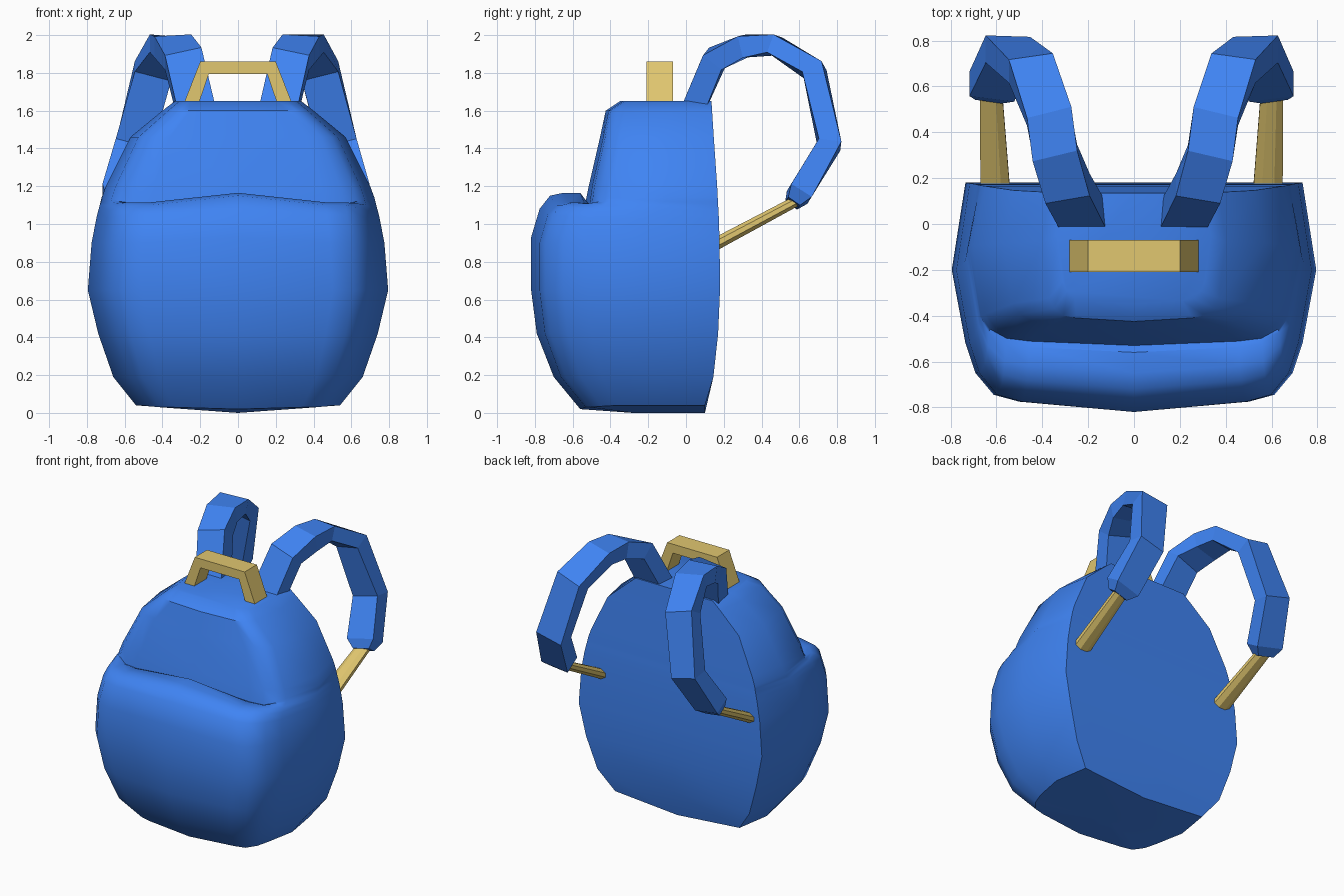
import bpy, bmesh, math
from mathutils import Vector

if "Cube" in bpy.data.objects:
    bpy.data.objects.remove(bpy.data.objects["Cube"])


def material(name, rgb):
    m = bpy.data.materials.new(name)
    m.diffuse_color = (*rgb, 1)
    m.use_nodes = True
    m.node_tree.nodes["Principled BSDF"].inputs["Base Color"].default_value = m.diffuse_color
    return m


BLUE = material("blue_fabric", (0.05, 0.23, 0.9))
TAN = material("tan_webbing", (0.75, 0.57, 0.16))


def loft(name, rings, mat, bottom=None, smooth=None):
    """Skin closed rings of equal length and cap both ends."""
    bm = bmesh.new()
    vr = [[bm.verts.new(p) for p in r] for r in rings]
    n = len(vr[0])
    for a, b in zip(vr, vr[1:]):
        for i in range(n):
            j = (i + 1) % n
            bm.faces.new((a[i], a[j], b[j], b[i]))
    bm.faces.new(vr[-1])
    if bottom:
        c = bm.verts.new(bottom)
        for i in range(n):
            bm.faces.new((c, vr[0][(i + 1) % n], vr[0][i]))
    else:
        bm.faces.new(vr[0][::-1])
    bmesh.ops.recalc_face_normals(bm, faces=bm.faces)
    me = bpy.data.meshes.new(name)
    bm.to_mesh(me)
    bm.free()
    me.materials.append(mat)
    ob = bpy.data.objects.new(name, me)
    bpy.context.collection.objects.link(ob)
    if smooth:
        bpy.ops.object.select_all(action='DESELECT')
        ob.select_set(True)
        bpy.context.view_layer.objects.active = ob
        bpy.ops.object.shade_smooth_by_angle(angle=math.radians(smooth))
    return ob


def sweep(name, path, section, mat):
    """Sweep a unit section along rows of (x, y, z, half width, half thickness)."""
    pts = [Vector(p[:3]) for p in path]
    rings = []
    for i, (p, row) in enumerate(zip(pts, path)):
        t = (pts[min(i + 1, len(pts) - 1)] - pts[max(i - 1, 0)]).normalized()
        x = Vector((1, 0, 0))
        side = (x - t * x.dot(t)).normalized()
        up = t.cross(side)
        rings.append([p + side * u * row[3] + up * v * row[4] for u, v in section])
    return loft(name, rings, mat)


# Body: half cross-section as (width fraction, depth fraction from back to front)
HALF = [(0, 0), (.925, 0), (1, .38), (.925, .70), (.87, .83),
        (.77, .925), (.63, .955), (0, 1)]
# side z, front z, front centre z, half width, back y, front y, corner roundness
ROWS = [
    (.04, .03, .02, .54, .10, -.56, 1),
    (.19, .19, .19, .66, .145, -.70, 1),
    (.42, .42, .42, .74, .17, -.79, 1),
    (.65, .65, .65, .795, .18, -.82, 1),
    (.90, .90, .93, .775, .178, -.82, 1),
    (1.03, 1.05, 1.08, .75, .174, -.775, 1),
    (1.07, 1.10, 1.15, .74, .172, -.72, .95),
    (1.10, 1.115, 1.165, .732, .17, -.65, .85),
    (1.12, 1.11, 1.165, .727, .169, -.56, .7),
    (1.14, 1.10, 1.125, .722, .168, -.53, .6),
    (1.20, 1.20, 1.20, .70, .165, -.515, .6),
    (1.46, 1.46, 1.46, .57, .147, -.455, .6),
    (1.60, 1.60, 1.60, .40, .138, -.425, .6),
    (1.65, 1.65, 1.65, .335, .135, -.35, .7),
]
rings = []
for k, (zs, zf, zc, w, yb, yf, q) in enumerate(ROWS):
    zz = [0 if k == 0 else zs, zs, zs, zs, (zs + zf) / 2, zf, zf, zc]
    half = []
    for i, (fx, fy) in enumerate(HALF):
        f = 1 - (1 - fy) * q if i > 2 else fy
        half.append((fx * w, yb + (yf - yb) * f, zz[i]))
    rings.append(half + [(-x, y, z) for x, y, z in half[-2:0:-1]])
loft("body", rings, BLUE, bottom=(0, -.28, 0), smooth=40)

# Top handle: trapezoid arch with a constant depth
outer = [(-.29, 1.63), (-.2, 1.86), (.2, 1.86), (.29, 1.63)]
inner = [(-.21, 1.63), (-.155, 1.795), (.155, 1.795), (.21, 1.63)]
loft("top_handle",
     [[(x, y, z) for x, z in outer + inner[::-1]] for y in (-.21, -.07)], TAN)

# Shoulder straps and their lower webbing, one pair per side
SQUARE = [(-1, -1), (1, -1), (1, 1), (-1, 1)]
OVAL = [(math.cos(math.tau * (i + .5) / 8), math.sin(math.tau * (i + .5) / 8))
        for i in range(8)]
STRAP = [
    (.22, .03, 1.59, .10, .062),
    (.29, .155, 1.875, .10, .062),
    (.345, .31, 1.942, .10, .058),
    (.37, .47, 1.948, .10, .05),
    (.45, .68, 1.81, .10, .058),
    (.55, .76, 1.42, .10, .06),
    (.62, .60, 1.16, .10, .064),
    (.635, .565, 1.11, .06, .038),
]
WEBBING = [(.605, .14, .885, .07, .036), (.625, .60, 1.13, .052, .03)]
for label, s in (("left", -1.0), ("right", .965)):
    sweep(label + "_shoulder_strap", [(x * s, *r) for x, *r in STRAP], SQUARE, BLUE)
    sweep(label + "_strap_webbing", [(x * s, *r) for x, *r in WEBBING], OVAL, TAN)
